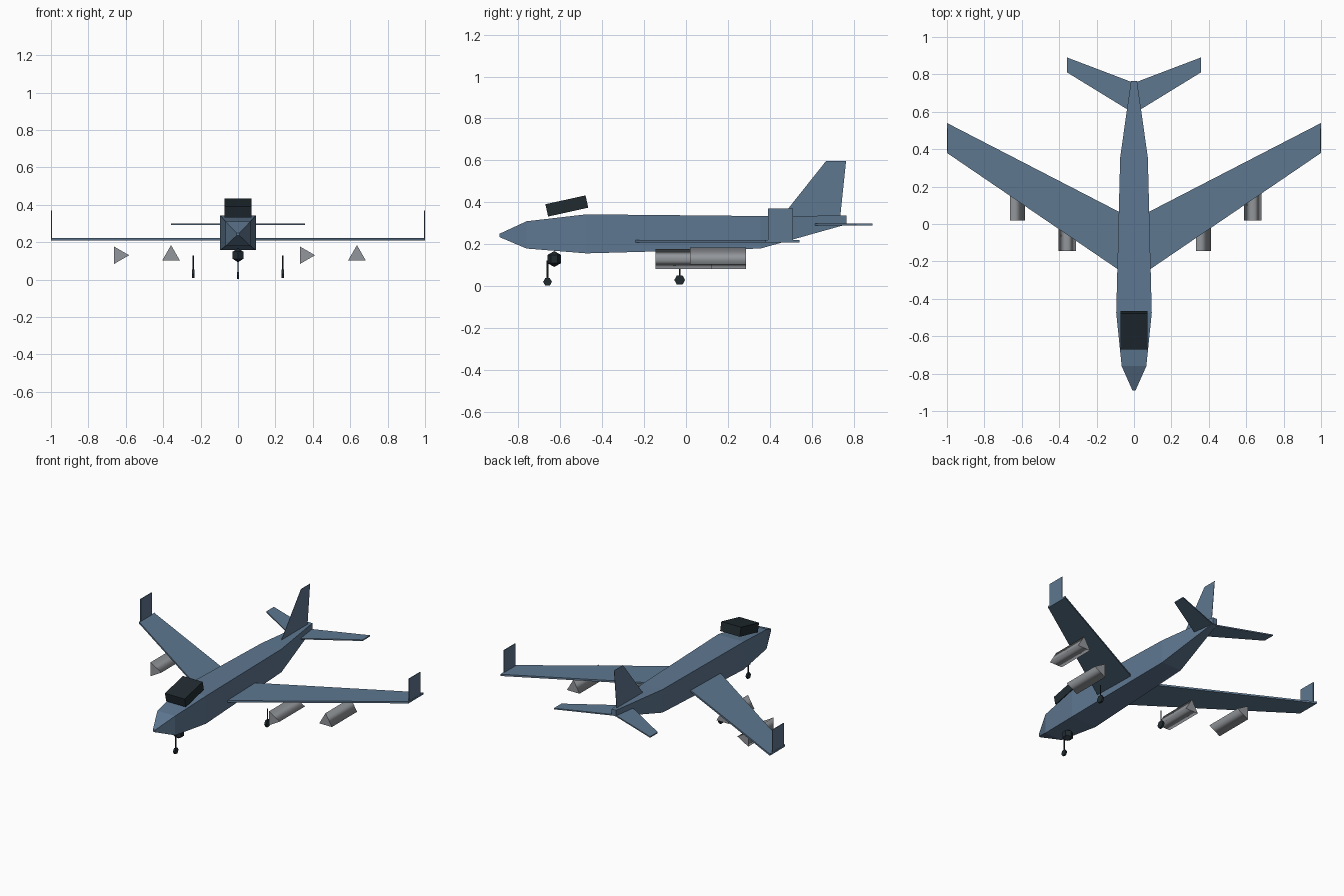
import bpy, bmesh
from math import radians, pi
from mathutils import Matrix, Vector

cube = bpy.data.objects.get("Cube")
if cube:
    bpy.data.objects.remove(cube, do_unlink=True)


def material(name, rgb):
    m = bpy.data.materials.new(name)
    m.use_nodes = True
    colour = (*rgb, 1)
    m.diffuse_color = colour
    m.node_tree.nodes["Principled BSDF"].inputs["Base Color"].default_value = colour
    return m


BLUE = material("slate blue paint", (0.112, 0.185, 0.28))
DARK = material("near black", (0.015, 0.024, 0.030))
GREY = material("engine grey", (0.29, 0.305, 0.325))


def finish(name, bm, mat):
    bmesh.ops.recalc_face_normals(bm, faces=bm.faces)
    mesh = bpy.data.meshes.new(name)
    bm.to_mesh(mesh)
    bm.free()
    mesh.materials.append(mat)
    obj = bpy.data.objects.new(name, mesh)
    bpy.context.collection.objects.link(obj)
    return obj


def plate(name, outline, direction, mat):
    """Extrude a closed outline along a direction."""
    bm = bmesh.new()
    face = bm.faces.new([bm.verts.new(p) for p in outline])
    new = bmesh.ops.extrude_face_region(bm, geom=[face])["geom"]
    bmesh.ops.translate(bm, vec=Vector(direction),
                        verts=[v for v in new if isinstance(v, bmesh.types.BMVert)])
    # The extrusion may leave the starting face out, so close it again
    edges = [e for e in bm.edges if e.is_boundary]
    if edges:
        bmesh.ops.holes_fill(bm, edges=edges)
    return finish(name, bm, mat)


def cylinder(name, centre, radius, length, sides, axis, mat, spin=0):
    """Prism along the given axis, with its first corner turned by spin."""
    bm = bmesh.new()
    turn = {"X": Matrix.Rotation(pi / 2, 4, "Y"),
            "Y": Matrix.Rotation(pi / 2, 4, "X"),
            "Z": Matrix.Identity(4)}[axis]
    bmesh.ops.create_cone(bm, cap_ends=True, segments=sides, radius1=radius,
                          radius2=radius, depth=length,
                          matrix=Matrix.Translation(centre) @ turn @ Matrix.Rotation(spin, 4, "Z"))
    return finish(name, bm, mat)


# Fuselage: rectangular sections (y, half width, bottom, top)
sections = [(-0.89, 0.008, 0.235, 0.25), (-0.76, 0.066, 0.18, 0.31),
            (-0.475, 0.095, 0.157, 0.343), (0.355, 0.074, 0.18, 0.335),
            (0.765, 0.016, 0.295, 0.337)]
bm = bmesh.new()
rings = [[bm.verts.new(p) for p in ((-w, y, lo), (w, y, lo), (w, y, hi), (-w, y, hi))]
         for y, w, lo, hi in sections]
for a, b in zip(rings, rings[1:]):
    for i in range(4):
        j = (i + 1) % 4
        bm.faces.new((a[i], a[j], b[j], b[i]))
bm.faces.new(rings[0])
bm.faces.new(rings[-1])
finish("fuselage", bm, BLUE)

# Tilted cockpit block
bm = bmesh.new()
bmesh.ops.create_cube(bm, size=1, matrix=Matrix.Translation((0, -0.568, 0.383))
                      @ Matrix.Rotation(radians(12.5), 4, "X")
                      @ Matrix.Diagonal((0.146, 0.196, 0.06, 1)))
finish("cockpit", bm, DARK)

# Wings, winglets, tailplanes and main gear on both sides
for side, s in (("left", 1), ("right", -1)):
    wing = [(0.07, -0.253), (1.0, 0.38), (1.0, 0.54), (0.07, 0.06)]
    plate(side + "_wing", [(s * x, y, 0.209) for x, y in wing], (0, 0, 0.012), BLUE)

    winglet = [(0.39, 0.215), (0.51, 0.215), (0.51, 0.37), (0.39, 0.37)]
    plate(side + "_winglet", [(s * 0.999, y, z) for y, z in winglet],
          (-s * 0.005, 0, 0), BLUE)

    tail = [(0.01, 0.597), (0.357, 0.81), (0.357, 0.89), (0.01, 0.758)]
    plate(side + "_tailplane", [(s * x, y, 0.291) for x, y in tail], (0, 0, 0.008), BLUE)

    cylinder(side + "_main_wheel", (s * 0.24, -0.03, 0.03), 0.026, 0.014, 6, "X", DARK)
    cylinder(side + "_main_strut", (s * 0.24, -0.03, 0.08), 0.004, 0.095, 6, "Z", DARK)

    # Three-sided engines, all with one corner towards +x
    for place, x, y in (("inner", 0.358, -0.012), ("outer", 0.636, 0.153)):
        engine = cylinder(f"{side}_{place}_engine", (s * x, y, 0.13), 0.054, 0.267,
                          3, "Y", GREY)
        # Turn so that the corner with a z of its own points along +x
        corner = max(engine.data.vertices, key=lambda v: abs(v.co.x - s * x))
        if corner.co.x < s * x:
            engine.data.transform(Matrix.Translation((2 * s * x, 0, 0))
                                  @ Matrix.Diagonal((-1, 1, 1, 1)))
            engine.data.flip_normals()
        elif abs(corner.co.z - 0.13) > 0.01:
            about = Matrix.Translation((s * x, y, 0.13))
            engine.data.transform(about @ Matrix.Rotation(pi / 2, 4, "Y") @ about.inverted())
        # Smooth sides with crisp flat ends
        for p in engine.data.polygons:
            p.use_smooth = abs(p.normal.y) < 0.5
        ends = {k for p in engine.data.polygons if not p.use_smooth for k in p.edge_keys}
        for e in engine.data.edges:
            e.use_edge_sharp = e.key in ends

# Vertical fin
fin = [(0.455, 0.33), (0.735, 0.33), (0.763, 0.598), (0.668, 0.598)]
plate("tail_fin", [(-0.001, y, z) for y, z in fin], (0.002, 0, 0), BLUE)

# Nose gear
cylinder("nose_wheel", (0, -0.66, 0.021), 0.021, 0.012, 6, "X", DARK)
cylinder("nose_strut", (0, -0.66, 0.073), 0.004, 0.1, 6, "Z", DARK)

# Faceted ball under the nose
bm = bmesh.new()
bmesh.ops.create_uvsphere(bm, u_segments=6, v_segments=3, radius=0.038,
                          matrix=Matrix.Translation((0, -0.628, 0.13)))
finish("sensor_ball", bm, DARK)
